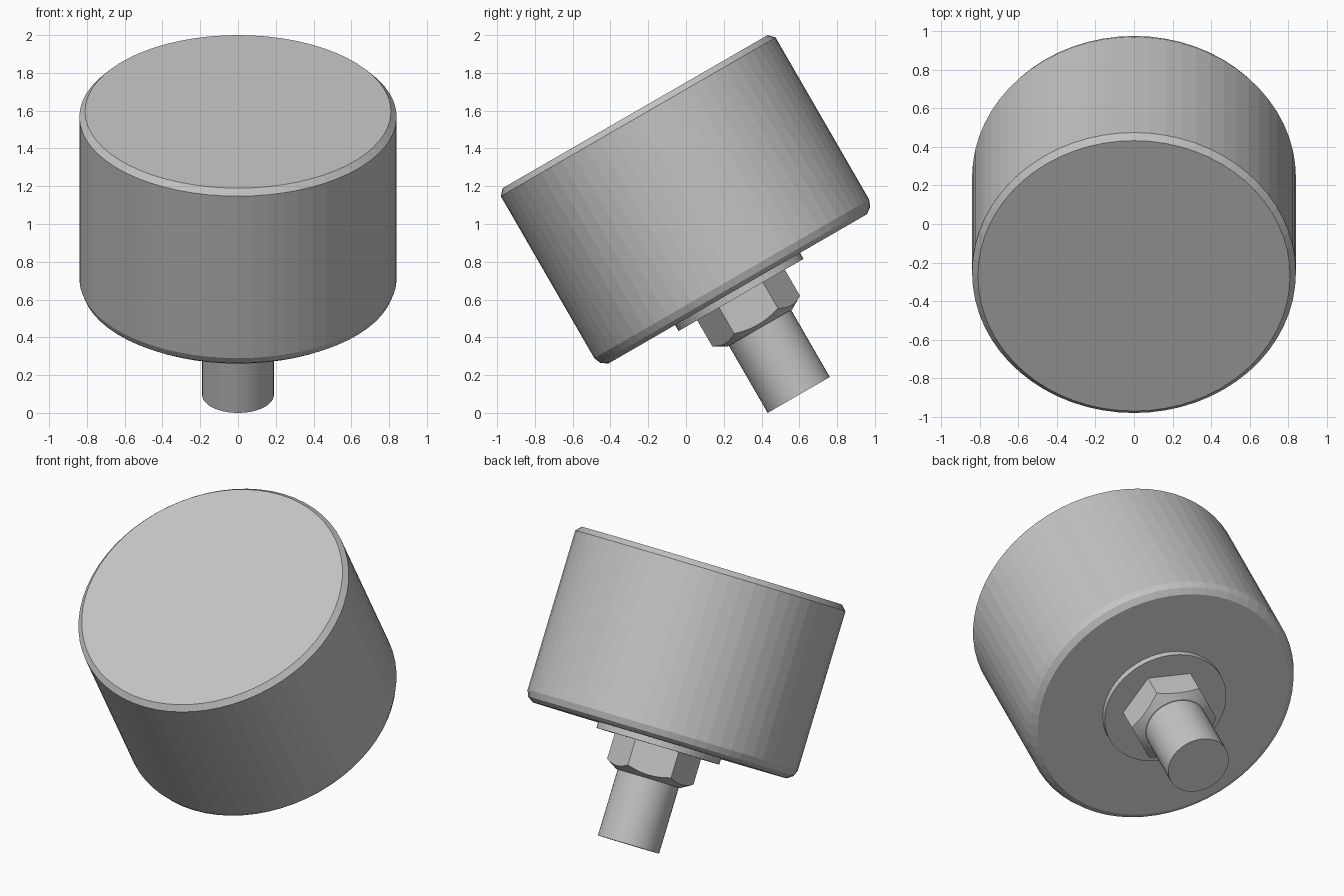
import bpy, bmesh, math
from mathutils import Matrix, Vector

if "Cube" in bpy.data.objects:
    bpy.data.objects.remove(bpy.data.objects["Cube"])

TILT = math.radians(30)
# part axis: starts at the stem end, tilts toward the front
PLACE = Matrix.Translation((0, 0.597, 0.095)) @ Matrix.Rotation(TILT, 4, 'X')

grey = bpy.data.materials.new("plain_grey")
grey.diffuse_color = (0.55, 0.55, 0.55, 1)
grey.use_nodes = True
grey.node_tree.nodes["Principled BSDF"].inputs["Base Color"].default_value = grey.diffuse_color


def loft(name, rings, smooth=False):
    """Skin a stack of closed rings and cap both ends."""
    bm = bmesh.new()
    loops = [[bm.verts.new(p) for p in ring] for ring in rings]
    n = len(loops[0])
    for a, b in zip(loops, loops[1:]):
        for i in range(n):
            j = (i + 1) % n
            bm.faces.new((a[i], a[j], b[j], b[i]))
    bm.faces.new(loops[0][::-1])
    bm.faces.new(loops[-1])
    bmesh.ops.recalc_face_normals(bm, faces=bm.faces)
    bm.transform(PLACE)
    mesh = bpy.data.meshes.new(name)
    bm.to_mesh(mesh)
    bm.free()
    mesh.materials.append(grey)
    ob = bpy.data.objects.new(name, mesh)
    bpy.context.collection.objects.link(ob)
    if smooth:
        bpy.ops.object.select_all(action='DESELECT')
        ob.select_set(True)
        bpy.context.view_layer.objects.active = ob
        bpy.ops.object.shade_smooth_by_angle(angle=math.radians(20))
    return ob


def turned(name, profile, sides, smooth=False):
    """Round part from (radius, height) pairs."""
    return loft(name, [[Vector((r * math.cos(2 * math.pi * i / sides),
                                r * math.sin(2 * math.pi * i / sides), h))
                        for i in range(sides)] for r, h in profile], smooth)


# wide drum with eased bottom edge and chamfered top edge
turned("drum_body", [(0.79, 0.648), (0.825, 0.672), (0.84, 0.71),
                     (0.84, 1.70), (0.81, 1.732)], 64)
# thin washer under the drum
turned("washer", [(0.382, 0.611), (0.382, 0.655)], 64)
# round stem
turned("stem", [(0.19, 0.0), (0.19, 0.62)], 48, True)

# hex nut, with its lower corners cut by a cone
R, r_in, low, high = 0.268, 0.198, 0.41, 0.62
N = 72
bottom, scallop, top = [], [], []
for i in range(N):
    a = 2 * math.pi * i / N
    off = (a % (math.pi / 3)) - math.pi / 6
    r = R * math.cos(math.pi / 6) / math.cos(off)
    d = Vector((math.cos(a + math.pi / 6), math.sin(a + math.pi / 6), 0))
    bottom.append(d * r_in + Vector((0, 0, low)))
    scallop.append(d * r + Vector((0, 0, low + 0.6 * (r - r_in))))
    top.append(d * r + Vector((0, 0, high)))
loft("hex_nut", [bottom, scallop, top], True)
